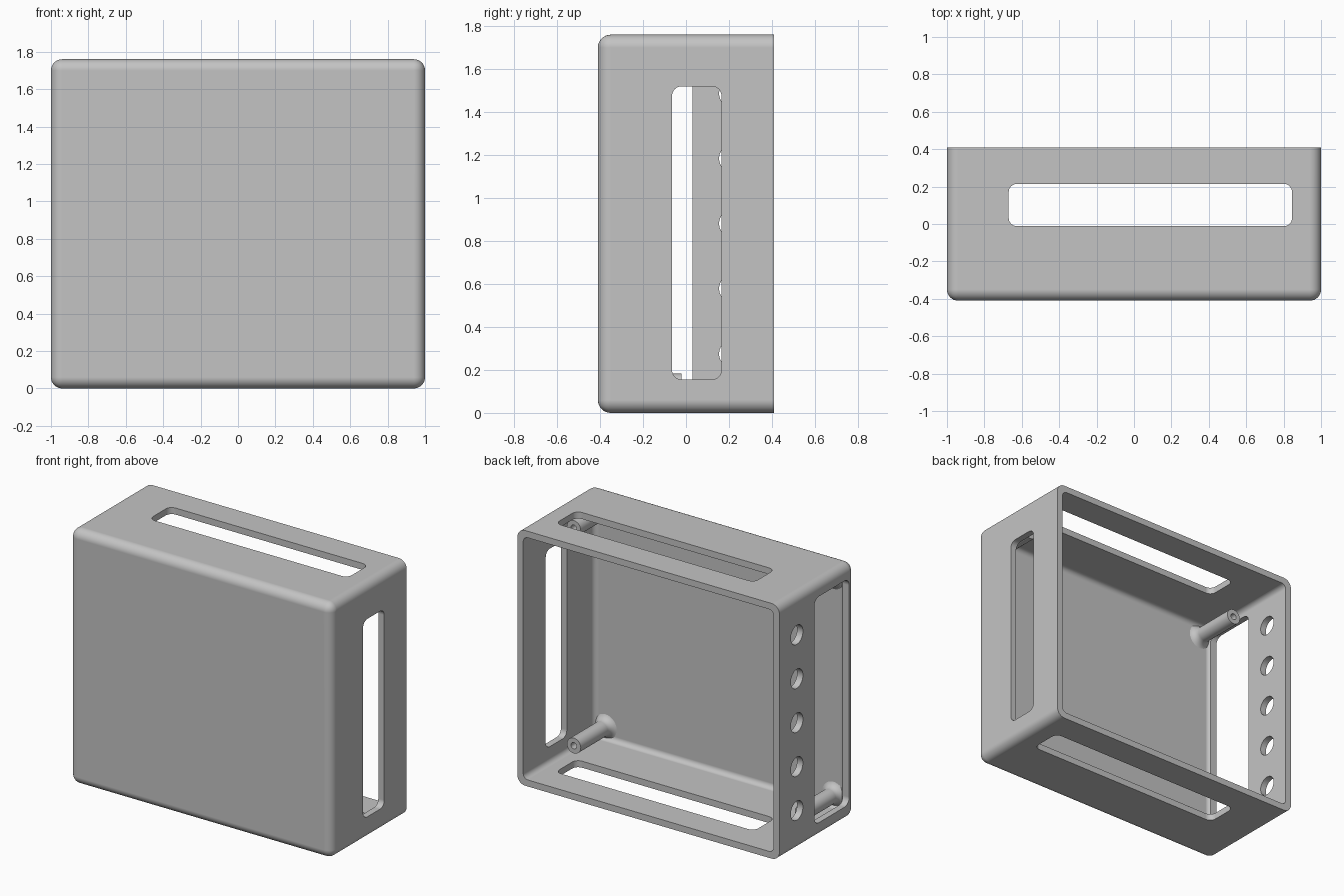
import bpy, bmesh, math
from mathutils import Matrix, Vector

if "Cube" in bpy.data.objects:
    bpy.data.objects.remove(bpy.data.objects["Cube"], do_unlink=True)

H, D, WALL = 1.76, 0.41, 0.045     # height, half depth, wall thickness

grey = bpy.data.materials.new("light grey plastic")
grey.use_nodes = True
colour = (0.55, 0.55, 0.55, 1)
grey.diffuse_color = colour
grey.node_tree.nodes["Principled BSDF"].inputs["Base Color"].default_value = colour


def add_object(name, bm):
    bmesh.ops.recalc_face_normals(bm, faces=bm.faces)
    mesh = bpy.data.meshes.new(name)
    bm.to_mesh(mesh)
    bm.free()
    mesh.materials.append(grey)
    obj = bpy.data.objects.new(name, mesh)
    bpy.context.collection.objects.link(obj)
    return obj


def rounded_box(name, low, high, radius, pick):
    """Box between two corners, with the edges chosen by pick rounded."""
    low, high = Vector(low), Vector(high)
    bm = bmesh.new()
    bmesh.ops.create_cube(bm, size=1)
    for v in bm.verts:
        v.co = (low + high) / 2 + v.co * (high - low)
    edges = [e for e in bm.edges if pick(e.verts[0].co, e.verts[1].co)]
    bmesh.ops.bevel(bm, geom=edges, offset=radius, segments=8, profile=0.5, affect='EDGES')
    return add_object(name, bm)


def not_back(a, b):
    return min(a.y, b.y) < 0


def along(axis):
    return lambda a, b: abs(a[axis] - b[axis]) > 0.001 and (a - b).length - abs(a[axis] - b[axis]) < 0.001


def activate(obj):
    bpy.ops.object.select_all(action='DESELECT')
    obj.select_set(True)
    bpy.context.view_layer.objects.active = obj


def cut(obj, cutter):
    activate(obj)
    mod = obj.modifiers.new("cut", 'BOOLEAN')
    mod.operation, mod.solver, mod.object = 'DIFFERENCE', 'EXACT', cutter
    bpy.ops.object.modifier_apply(modifier=mod.name)
    bpy.data.objects.remove(cutter, do_unlink=True)


def smooth(obj):
    activate(obj)
    bpy.ops.object.shade_smooth_by_angle(angle=math.radians(35))
    mod = obj.modifiers.new("even normals", 'WEIGHTED_NORMAL')
    mod.keep_sharp = True


# Housing shell, open at the back
housing = rounded_box("housing", (-1, -D, 0), (1, D, H), 0.06, not_back)
cut(housing, rounded_box("cavity", (WALL - 1, WALL - D, WALL), (1 - WALL, D + 0.2, H - WALL),
                         0.035, not_back))

# Long slots: top and bottom together, then one in each side
cut(housing, rounded_box("top_bottom_slot", (-0.67, -0.012, -0.2), (0.845, 0.215, H + 0.2),
                         0.045, along(2)))
cut(housing, rounded_box("left_slot", (0.8, -0.065, 0.155), (1.2, 0.165, 1.52), 0.045, along(0)))
cut(housing, rounded_box("right_slot", (-1.2, -0.35, 0.1), (-0.8, 0.03, H - 0.1), 0.05, along(0)))

# Row of round holes behind the right slot
for i in range(5):
    bm = bmesh.new()
    bmesh.ops.create_cone(bm, cap_ends=True, segments=40, radius1=0.066, radius2=0.066, depth=0.4,
                          matrix=Matrix.Translation((-1, 0.22, 0.275 + 0.303 * i))
                          @ Matrix.Rotation(math.pi / 2, 4, 'Y'))
    cut(housing, add_object("round_hole", bm))
smooth(housing)

# Screw posts in the four corners: turned profile with a flared base and a bore
BASE, TIP, R, BORE, FLARE = WALL - D - 0.005, -0.02, 0.053, 0.022, 0.055


def screw_post(name, x, z):
    profile = [(R + FLARE * (1 - math.sin(a)), BASE + FLARE * (1 - math.cos(a)))
               for a in (math.pi / 2 * i / 8 for i in range(9))]
    profile += [(R, TIP), (BORE, TIP), (BORE, BASE + 0.01), (0, BASE + 0.01)]
    bm = bmesh.new()
    verts = [bm.verts.new((r, y, 0)) for r, y in profile]
    edges = [bm.edges.new(pair) for pair in zip(verts, verts[1:])]
    bmesh.ops.spin(bm, geom=verts + edges, cent=(0, 0, 0), axis=(0, 1, 0),
                   angle=2 * math.pi, steps=32)
    bmesh.ops.remove_doubles(bm, verts=bm.verts, dist=0.0005)
    post = add_object(name, bm)
    post.location = (x, 0, z)
    return post


def flare_profile_check(post):
    """Keep the turned surface facing outward."""
    mesh = post.data
    tip = max(mesh.polygons, key=lambda p: p.center.y)
    if tip.normal.y < 0:
        mesh.flip_normals()


for side, x in (("left", 0.87), ("right", -0.87)):
    for level, z in (("lower", 0.13), ("upper", H - 0.13)):
        post = screw_post(f"{level}_{side}_screw_post", x, z)
        flare_profile_check(post)
        smooth(post)
